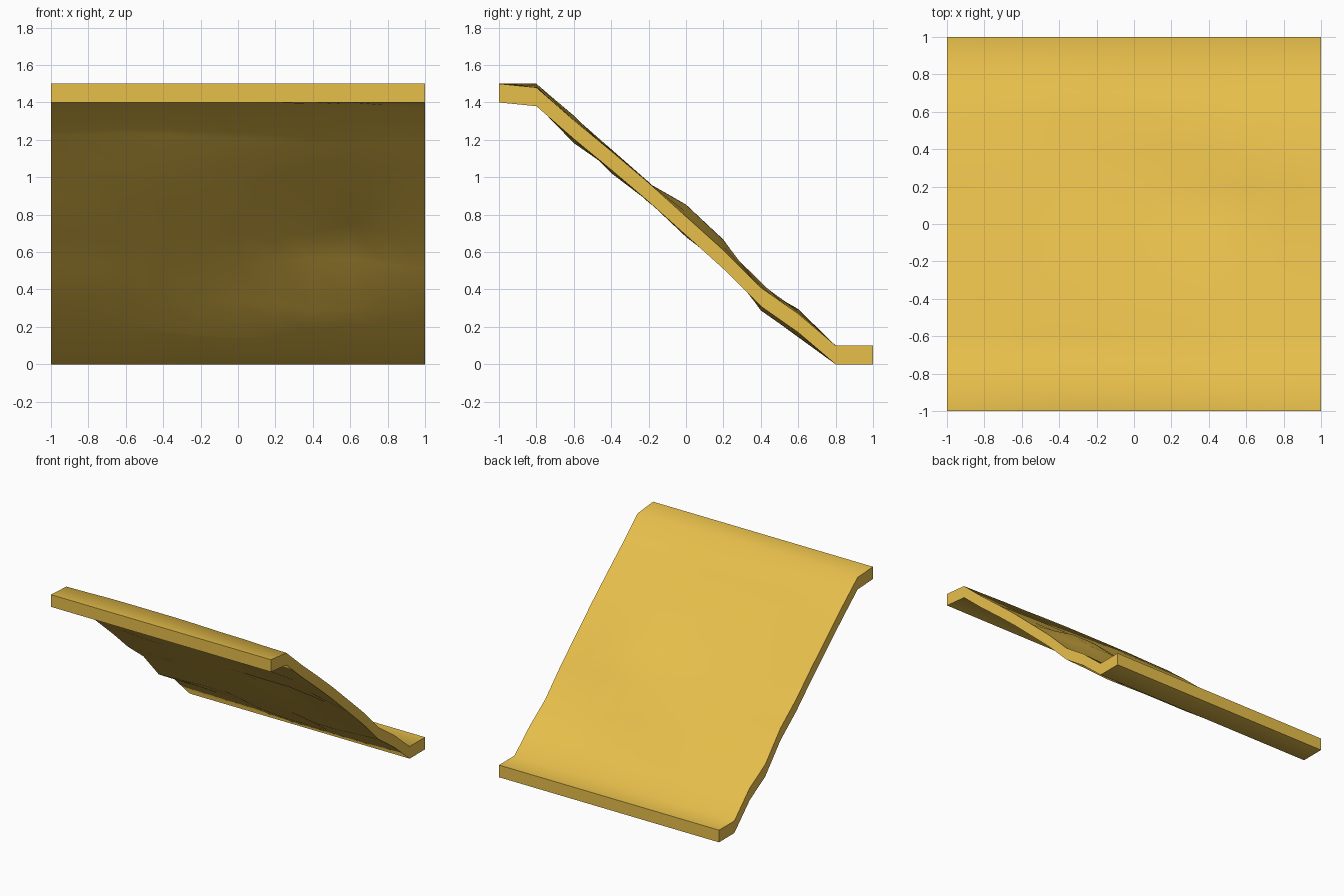
import bpy, bmesh, math

if "Cube" in bpy.data.objects:
    bpy.data.objects.remove(bpy.data.objects["Cube"])

N = 10            # cells per side
THICK = 0.1       # vertical slab thickness

# Height offsets from the straight slope: one row per y, columns at x = -1, -.5, 0, .5, 1
BUMPS = {
    1: (-.01, 0, 0, -.01, -.02),
    2: (0, .005, -.02, -.045, -.02),
    3: (0, -.03, -.01, 0, -.01),
    4: (0, -.005, -.005, -.01, -.005),
    5: (-.01, -.02, 0, .06, -.01),
    6: (.01, 0, .01, .045, -.015),
    7: (-.04, -.02, -.01, -.065, -.04),
    8: (.02, .01, -.03, -.03, -.005),
}


def height(i, j):
    """Underside height at grid column i, row j."""
    base = 1.4 * min(1, max(0, (9 - j) / 8))
    if j not in BUMPS:
        return base
    t = i / N * 4
    k = min(3, int(t))
    f = t - k
    f = f * f * (3 - 2 * f)
    row = BUMPS[j]
    return base + row[k] * (1 - f) + row[k + 1] * f


# Sloping ground sheet with flat lips at top and bottom
bm = bmesh.new()


def sheet(dz):
    return [[bm.verts.new((-1 + 2 * i / N, -1 + 2 * j / N, height(i, j) + dz))
             for i in range(N + 1)] for j in range(N + 1)]


low, top = sheet(0), sheet(THICK)
for j in range(N):
    for i in range(N):
        for g in (low, top):
            bm.faces.new((g[j][i], g[j][i + 1], g[j + 1][i + 1], g[j + 1][i]))

# Side walls around the rim
rim = ([(0, i) for i in range(N)] + [(j, N) for j in range(N)]
       + [(N, i) for i in range(N, 0, -1)] + [(j, 0) for j in range(N, 0, -1)])
for (a, b), (c, d) in zip(rim, rim[1:] + rim[:1]):
    bm.faces.new((low[a][b], low[c][d], top[c][d], top[a][b]))
bmesh.ops.recalc_face_normals(bm, faces=bm.faces)

mesh = bpy.data.meshes.new("slope_slab")
bm.to_mesh(mesh)
bm.free()
slab = bpy.data.objects.new("slope_slab", mesh)
bpy.context.collection.objects.link(slab)

# Sandy yellow material
mat = bpy.data.materials.new("sand")
mat.diffuse_color = (0.80, 0.52, 0.07, 1)
mat.use_nodes = True
mat.node_tree.nodes["Principled BSDF"].inputs["Base Color"].default_value = mat.diffuse_color
mesh.materials.append(mat)

# Smooth surface, crisp rim
bpy.context.view_layer.objects.active = slab
slab.select_set(True)
bpy.ops.object.shade_smooth_by_angle(angle=math.radians(46))
